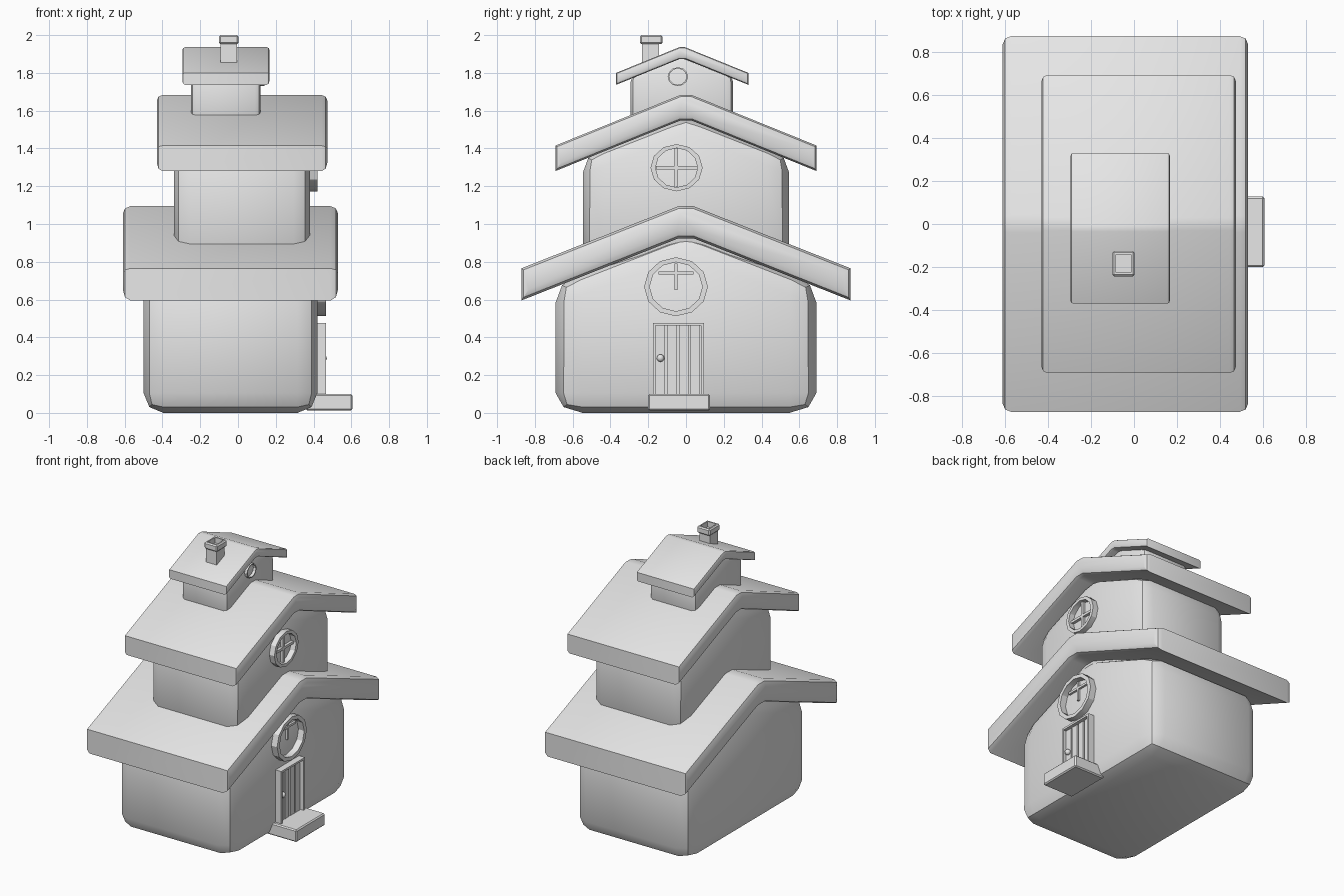
import bpy, bmesh, math
from mathutils import Vector

if "Cube" in bpy.data.objects:
    bpy.data.objects.remove(bpy.data.objects["Cube"])

GREY = (0.8, 0.8, 0.8, 1.0)
clay = bpy.data.materials.new("light_grey")
clay.use_nodes = True
clay.diffuse_color = GREY
clay.node_tree.nodes["Principled BSDF"].inputs["Base Color"].default_value = GREY
parts = []


def finish(bm, name):
    bmesh.ops.recalc_face_normals(bm, faces=bm.faces)
    mesh = bpy.data.meshes.new(name)
    bm.to_mesh(mesh)
    bm.free()
    mesh.materials.append(clay)
    obj = bpy.data.objects.new(name, mesh)
    bpy.context.collection.objects.link(obj)
    parts.append(obj)
    return obj


def extrude_x(bm, outline, x0, x1):
    """Extrude a (y, z) outline along x; return the two end caps."""
    ends = [[bm.verts.new((x, y, z)) for y, z in outline] for x in (x0, x1)]
    caps = [bm.faces.new(loop) for loop in ends]
    n = len(outline)
    for i in range(n):
        j = (i + 1) % n
        bm.faces.new((ends[0][i], ends[0][j], ends[1][j], ends[1][i]))
    bmesh.ops.recalc_face_normals(bm, faces=bm.faces)
    return caps


def bevel(bm, edges, width, segments=2):
    bmesh.ops.bevel(bm, geom=list(edges), offset=width, segments=segments,
                    profile=0.5, affect='EDGES', clamp_overlap=True)


def house_body(name, x0, x1, yc, half, base, eave, apex, radius, stretch=1.36):
    """Rounded gabled block, with a wider rounding along y."""
    h = half / stretch
    bm = bmesh.new()
    extrude_x(bm, [(-h, base), (h, base), (h, eave), (0, apex), (-h, eave)], x0, x1)
    bevel(bm, bm.edges, radius)
    for v in bm.verts:
        v.co.y = v.co.y * stretch + yc
    finish(bm, name)


def roof(name, x0, x1, yc, half, eave, ridge, thick, flat, radius):
    """Bent slab with a softened ridge and rounded gable rims."""
    soft = ridge - (ridge - eave) * flat / half
    top = [(-half, eave), (-flat, soft), (flat, soft), (half, eave)]
    under = [(y, z - thick) for y, z in reversed(top)]
    bm = bmesh.new()
    caps = extrude_x(bm, [(y + yc, z) for y, z in top + under], x0, x1)
    bevel(bm, {e for f in caps for e in f.edges}, radius)
    finish(bm, name)


def box(name, lo, hi, radius=0.0):
    lo, hi = Vector(lo), Vector(hi)
    bm = bmesh.new()
    bmesh.ops.create_cube(bm, size=1)
    for v in bm.verts:
        v.co = (lo + hi) / 2 + v.co * (hi - lo)
    if radius:
        bevel(bm, bm.edges, radius, 1)
    return finish(bm, name)


def window_ring(name, x0, x1, yc, zc, outer, inner, sides=12):
    """Faceted oval ring standing out of the gable wall."""
    bm = bmesh.new()
    loops = []
    for x, (ry, rz) in ((x0, outer), (x1, outer), (x1, inner), (x0, inner)):
        angles = [math.tau * i / sides for i in range(sides)]
        loops.append([bm.verts.new((x, yc + ry * math.cos(a), zc + rz * math.sin(a)))
                      for a in angles])
    for a, b in zip(loops, loops[1:] + loops[:1]):
        for i in range(sides):
            j = (i + 1) % sides
            bm.faces.new((a[i], a[j], b[j], b[i]))
    finish(bm, name)


def tube(name, lo, hi, wall, depth):
    """Square block with an opening sunk into its top."""
    bm = bmesh.new()
    bmesh.ops.create_cube(bm, size=1)
    lo, hi = Vector(lo), Vector(hi)
    for v in bm.verts:
        v.co = (lo + hi) / 2 + v.co * (hi - lo)
    bevel(bm, bm.edges, 0.008, 1)
    top = max(bm.faces, key=lambda f: f.calc_center_median().z)
    bmesh.ops.inset_region(bm, faces=[top], thickness=wall)
    bmesh.ops.inset_region(bm, faces=[top], thickness=0.0001, depth=-depth)
    finish(bm, name)


# Three stacked storeys
house_body("lower_body", -0.50, 0.42, 0, 0.69, 0.0, 0.69, 0.96, 0.105)
house_body("middle_body", -0.34, 0.38, 0, 0.545, 0.75, 1.36, 1.575, 0.085)
house_body("upper_body", -0.25, 0.12, -0.022, 0.272, 1.5, 1.78, 1.89, 0.03)

# Three roofs
roof("lower_roof", -0.61, 0.53, 0, 0.872, 0.765, 1.11, 0.17, 0.04, 0.04)
roof("middle_roof", -0.43, 0.473, 0, 0.692, 1.415, 1.695, 0.135, 0.03, 0.03)
roof("upper_roof", -0.295, 0.167, -0.02, 0.35, 1.80, 1.942, 0.063, 0.015, 0.015)

# Chimney
box("chimney_shaft", (-0.092, -0.233, 1.80), (-0.006, -0.142, 1.957))
tube("chimney_cap", (-0.10, -0.243, 1.952), (0.003, -0.125, 2.0), 0.013, 0.04)

# Round gable windows
window_ring("lower_window_ring", 0.40, 0.466, -0.053, 0.668, (0.169, 0.156), (0.14, 0.13))
box("lower_window_crossbar", (0.40, -0.145, 0.733), (0.435, 0.04, 0.749))
box("lower_window_upright", (0.40, -0.06, 0.65), (0.435, -0.046, 0.79))
window_ring("middle_window_ring", 0.36, 0.42, -0.05, 1.298, (0.138, 0.125), (0.112, 0.104))
box("middle_window_crossbar", (0.36, -0.16, 1.288), (0.40, 0.06, 1.306))
box("middle_window_upright", (0.36, -0.06, 1.195), (0.40, -0.042, 1.40))
window_ring("upper_window_ring", 0.10, 0.14, -0.043, 1.78, (0.054, 0.05), (0.046, 0.043))

# Door with frame, planks and knob
box("door_panel", (0.40, -0.17, 0.08), (0.425, 0.09, 0.47))
for side, y in (("right", -0.175), ("left", 0.08)):
    box("door_post_" + side, (0.40, y, 0.08), (0.466, y + 0.014, 0.476))
box("door_lintel", (0.40, -0.162, 0.462), (0.466, 0.081, 0.476))
for i in range(4):
    y = -0.161 + 0.0615 * i
    box(f"door_plank_{i + 1}", (0.41, y, 0.08), (0.442, y + 0.05, 0.462))
bm = bmesh.new()
bmesh.ops.create_uvsphere(bm, u_segments=12, v_segments=8, radius=0.02)
bmesh.ops.translate(bm, verts=bm.verts, vec=(0.45, -0.135, 0.29))
finish(bm, "door_knob")

# Doorstep
box("doorstep", (0.36, -0.20, 0.012), (0.605, 0.127, 0.10), 0.008)

# Soft shading across shallow bends, sharp elsewhere
bpy.ops.object.select_all(action='DESELECT')
for obj in parts:
    obj.select_set(True)
bpy.context.view_layer.objects.active = parts[0]
bpy.ops.object.shade_smooth_by_angle(angle=math.radians(30))
